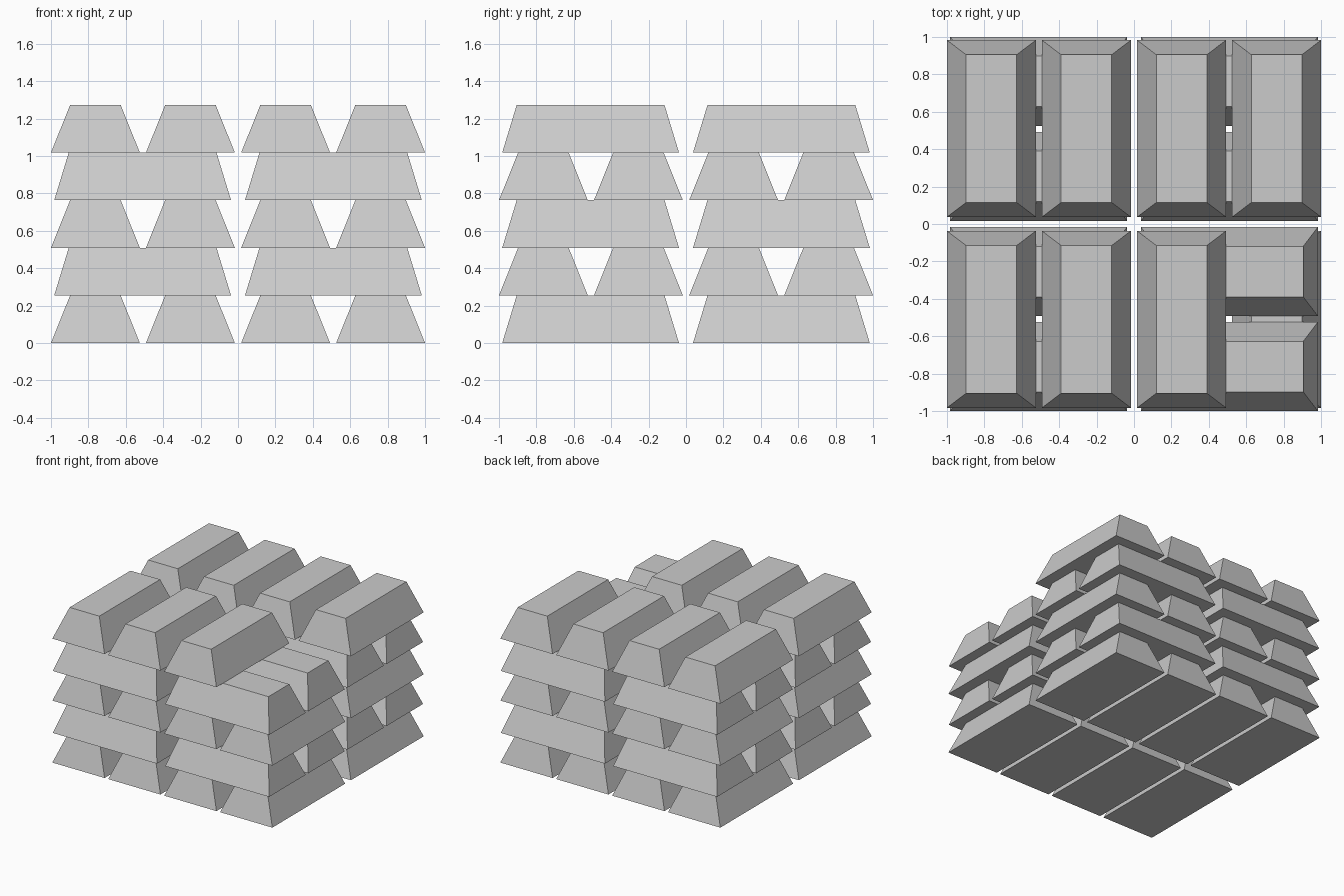
import bpy, bmesh

if "Cube" in bpy.data.objects:
    bpy.data.objects.remove(bpy.data.objects["Cube"])

W, L, H = 0.475, 0.945, 0.2545      # base width, base length, height
TW, TL = 0.27, 0.79                 # top width, top length


def ingot_mesh():
    # cube with its top face tapered
    bm = bmesh.new()
    bmesh.ops.create_cube(bm, size=1)
    for v in bm.verts:
        top = v.co.z > 0
        v.co.x *= TW if top else W
        v.co.y *= TL if top else L
        v.co.z = H if top else 0
    me = bpy.data.meshes.new("ingot")
    bm.to_mesh(me)
    bm.free()
    return me


mesh = ingot_mesh()

# four stacks of paired ingots, turned a quarter on alternate layers
for layer in range(5):
    for sx in (-1, 1):
        for sy in (-1, 1):
            for side in (0.2545, 0.7625):
                # one ingot is missing from the top front right
                if layer == 4 and sx > 0 and sy < 0 and side > 0.5:
                    continue
                ob = bpy.data.objects.new("ingot", mesh)
                bpy.context.collection.objects.link(ob)
                if layer % 2 == 0:
                    ob.location = (sx * side, sy * 0.51, layer * H)
                else:
                    ob.location = (sx * 0.51, sy * side, layer * H)
                    ob.rotation_euler.z = 1.5707963
